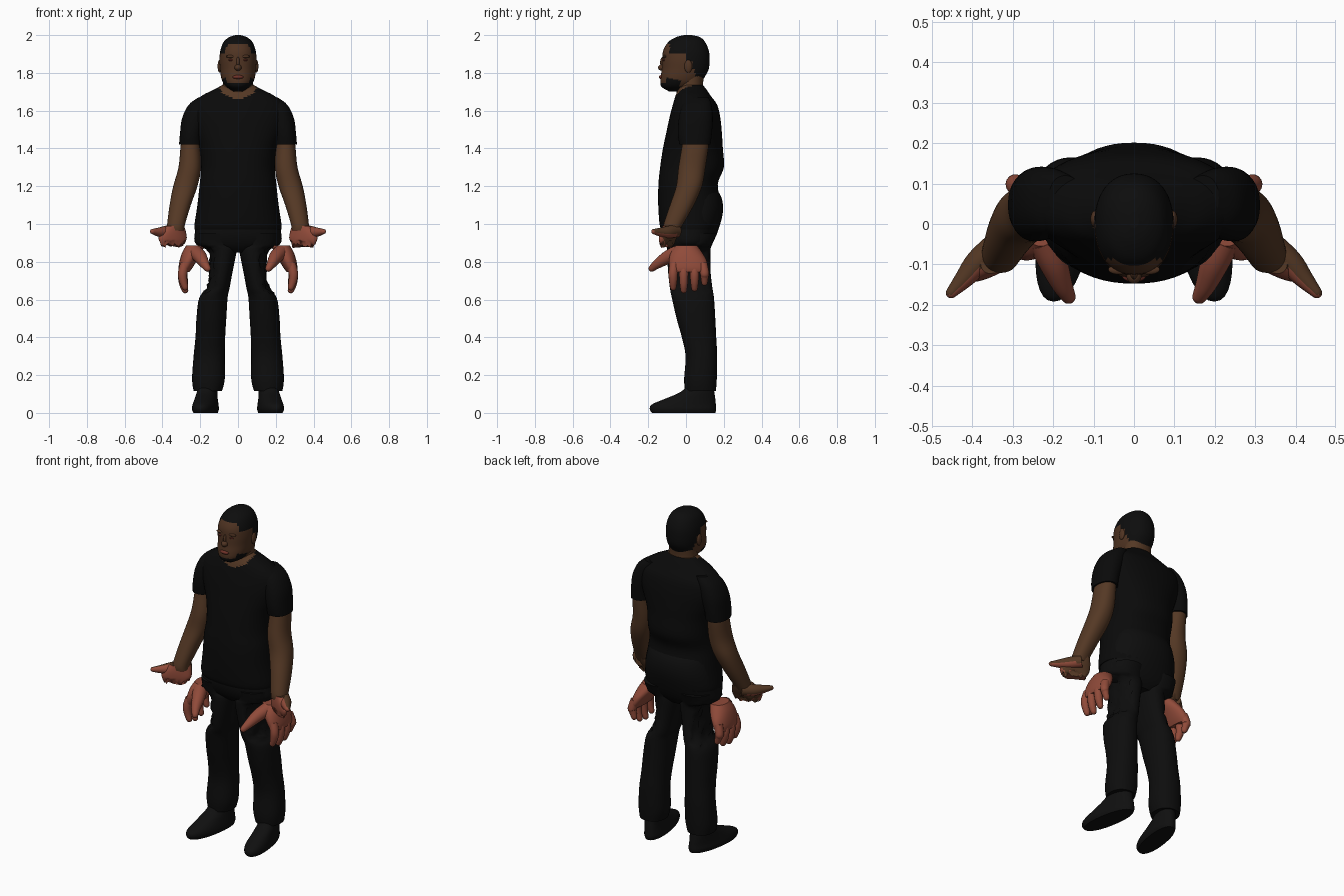
import bpy, bmesh, math, random
from mathutils import Vector

random.seed(4)
cube = bpy.data.objects.get("Cube")
if cube:
    bpy.data.objects.remove(cube, do_unlink=True)


def material(name, r, g, b):
    m = bpy.data.materials.new(name)
    m.use_nodes = True
    m.diffuse_color = (r, g, b, 1)
    bsdf = m.node_tree.nodes["Principled BSDF"]
    bsdf.inputs["Base Color"].default_value = (r, g, b, 1)
    bsdf.inputs["Roughness"].default_value = 0.9
    return m


SHIRT = material("shirt black", .003, .003, .003)
TROUSERS = material("trouser black", .004, .004, .004)
SHOES = material("shoe black", .005, .005, .005)
SKIN = material("brown skin", .09, .04, .018)
FACE = material("face brown", .08, .034, .016)
PALM = material("reddish palm", .28, .07, .042)
HAIR = material("hair black", .004, .004, .004)
EYES = material("eye red brown", .15, .03, .02)


def smooth_rows(rows, steps):
    """Catmull-Rom interpolation through tuples."""
    out = []
    for i in range(len(rows) - 1):
        a, b, c, d = (rows[max(i - 1, 0)], rows[i], rows[i + 1],
                      rows[min(i + 2, len(rows) - 1)])
        for k in range(steps):
            t = k / steps
            out.append([q + .5 * t * (r - p + t * (2 * p - 5 * q + 4 * r - s
                        + t * (3 * (q - r) + s - p)))
                        for p, q, r, s in zip(a, b, c, d)])
    return out + [list(rows[-1])]


def skin_rings(name, rings, mats, rule=None, side=1):
    """Bridge rings of points into a closed smooth mesh."""
    bm = bmesh.new()
    loops = [[bm.verts.new((p[0] * side, p[1], p[2])) for p in ring] for ring in rings]
    n = len(loops[0])
    for a, b in zip(loops, loops[1:]):
        for i in range(n):
            j = (i + 1) % n
            bm.faces.new((a[i], a[j], b[j], b[i])).smooth = True
    bm.faces.new(loops[0])
    bm.faces.new(loops[-1])
    bmesh.ops.recalc_face_normals(bm, faces=bm.faces)
    if rule:
        for f in bm.faces:
            f.material_index = rule(f.calc_center_median(), f.normal)
    mesh = bpy.data.meshes.new(name)
    bm.to_mesh(mesh)
    bm.free()
    for m in mats:
        mesh.materials.append(m)
    obj = bpy.data.objects.new(name, mesh)
    bpy.context.collection.objects.link(obj)
    return obj


def loft(name, rows, mats, rule=None, side=1, n=32, steps=4, power=2.2, warp=None):
    """Stack level rounded sections given as (z, x0, x1, y0, y1)."""
    rings = []
    for z, x0, x1, y0, y1 in smooth_rows(rows, steps):
        ring = []
        for i in range(n):
            a = 2 * math.pi * i / n
            c, s = math.cos(a), math.sin(a)
            e = 2 / power
            p = Vector(((x0 + x1) / 2 + (x1 - x0) / 2 * math.copysign(abs(c) ** e, c),
                        (y0 + y1) / 2 + (y1 - y0) / 2 * math.copysign(abs(s) ** e, s), z))
            ring.append(warp(p) if warp else p)
        rings.append(ring)
    return skin_rings(name, rings, mats, rule, side)


def tube(name, rows, mats, rule=None, side=1, n=14):
    """Round tube along (x, y, z, radius) with rounded tip."""
    pts = smooth_rows(rows, 4)
    tip = Vector(pts[-1][:3])
    along = (tip - Vector(pts[-2][:3])).normalized()
    r = pts[-1][3]
    for k in (.5, .85, .98):
        pts.append([*(tip + along * r * k), r * math.sqrt(1 - k * k)])
    rings = []
    for i, p in enumerate(pts):
        d = Vector(pts[min(i + 1, len(pts) - 1)][:3]) - Vector(pts[max(i - 1, 0)][:3])
        u = d.cross(Vector((.3, .2, 1)) if abs(d.z) < abs(d.y) else Vector((0, 1, .1))).normalized()
        v = d.cross(u).normalized()
        rings.append([Vector(p[:3]) + p[3] * (u * math.cos(2 * math.pi * j / n)
                      + v * math.sin(2 * math.pi * j / n)) for j in range(n)])
    return skin_rings(name, rings, mats, rule, side)


def ball(name, loc, size, mat):
    bpy.ops.mesh.primitive_uv_sphere_add(segments=20, ring_count=12, location=loc)
    o = bpy.context.object
    o.name = name
    o.scale = size
    o.data.materials.append(mat)
    bpy.ops.object.shade_smooth()
    return o


def centred(rows):
    return [(z, -w, w, a, b) for z, w, a, b in rows]


# Shirt body with a scooped neckline showing skin
def neckline(c, n):
    return int(c.y < .03 and (c.x / .1) ** 2 + ((c.z - 1.745) / .085) ** 2 < 1)


loft("shirt_body", centred([
    (1.735, .085, -.03, .09), (1.71, .13, -.042, .11), (1.68, .19, -.055, .13),
    (1.63, .25, -.07, .165), (1.56, .255, -.088, .182), (1.48, .23, -.105, .19),
    (1.4, .203, -.122, .195), (1.3, .195, -.137, .2), (1.21, .203, -.146, .168),
    (1.1, .215, -.147, .185), (1.0, .23, -.14, .178), (.97, .23, -.13, .17)]),
    [SHIRT, SKIN], neckline, n=56, steps=5)
loft("trouser_seat", centred([
    (1.2, .19, -.12, .15), (1.14, .2, -.12, .188), (1.06, .215, -.12, .195),
    (.96, .228, -.125, .168), (.89, .22, -.1, .135), (.85, .11, -.06, .1)]), [TROUSERS])


# Head with hair and beard coloured by region
def head_colour(c, n):
    if c.y < -.085:
        line = 1.95
    elif c.y < -.01:
        line = 1.9
    else:
        line = 1.86 - min(max((c.y - .03) * 4, 0), .13)
    if c.z > line:
        return 1
    jaw = -.105 < c.y < -.03 and c.z < 1.775 - (c.y + .105) * .2
    return int(jaw or (c.z < 1.745 and c.y < -.03))


loft("neck", centred([(1.82, .08, -.03, .1), (1.73, .081, -.045, .09), (1.65, .09, -.055, .1)]), [SKIN])
loft("head", centred([
    (2.0, .012, -.01, .03), (1.99, .045, -.05, .072), (1.965, .075, -.092, .1),
    (1.92, .093, -.12, .12), (1.87, .098, -.126, .125), (1.82, .095, -.128, .12),
    (1.78, .09, -.134, .1), (1.75, .08, -.136, .08), (1.725, .06, -.128, .05),
    (1.702, .025, -.09, .02)]), [FACE, HAIR], head_colour, n=48, steps=6)
ball("nose", (0, -.127, 1.828), (.019, .021, .017), FACE)
ball("nose_bridge", (0, -.12, 1.855), (.01, .017, .03), FACE)
ball("lips", (0, -.128, 1.778), (.03, .016, .011), EYES)

for s, label in ((1, "left"), (-1, "right")):
    # Face sides
    ball(label + "_eye", (s * .036, -.115, 1.868), (.014, .009, .006), EYES)
    ball(label + "_brow", (s * .038, -.113, 1.887), (.026, .012, .008), FACE)
    ball(label + "_ear", (s * .097, .012, 1.835), (.011, .021, .034), FACE)

    # Sleeve and arm
    loft(label + "_sleeve", [
        (1.67, .13, .21, .01, .12), (1.63, .14, .262, -.02, .135), (1.56, .16, .296, -.038, .142),
        (1.48, .185, .307, -.043, .137), (1.42, .19, .312, -.035, .13)], [SHIRT], side=s)
    loft(label + "_arm", [
        (1.5, .2, .29, -.01, .12), (1.42, .2, .303, -.02, .12), (1.3, .195, .315, -.04, .103),
        (1.2, .215, .343, -.052, .085), (1.1, .25, .362, -.085, .042),
        (1.0, .28, .375, -.118, -.015), (.965, .285, .378, -.12, -.035)], [SKIN], side=s)

    # Open palm with a torn lower edge, and a thumb reaching outward
    def torn_palm(p):
        p.y -= .45 * (p.x - .34)
        if p.z < .91:
            p.z += random.uniform(-.012, .018)
        return p

    def palm_side(c, n):
        return int(n.y + n.z * .8 < .25)

    loft(label + "_palm", [
        (.99, .285, .38, -.12, -.03), (.955, .275, .41, -.125, -.045),
        (.92, .272, .42, -.125, -.065), (.885, .29, .4, -.12, -.08)],
        [SKIN, PALM], palm_side, s, warp=torn_palm)
    tube(label + "_outer_thumb", [
        (.335, -.05, .965, .035), (.385, -.095, .957, .033), (.42, -.135, .957, .024),
        (.452, -.17, .96, .014)], [SKIN, PALM], palm_side, s)

    # Separate hanging hand
    loft(label + "_lower_hand", [
        (.885, .18, .275, -.055, .06), (.85, .19, .295, -.08, .085), (.81, .215, .308, -.09, .108),
        (.77, .24, .315, -.088, .115), (.745, .258, .312, -.08, .11)], [PALM], side=s)
    for i, (y, tip) in enumerate(((-.068, .665), (-.012, .65), (.045, .66), (.098, .69))):
        tube(f"{label}_finger_{i + 1}", [
            (.28, y * .9, .79, .025), (.293, y, .74, .025), (.29, y, tip + .035, .022),
            (.28, y, tip, .017)], [PALM], side=s)
    tube(label + "_lower_thumb", [
        (.225, -.04, .85, .04), (.2, -.095, .825, .036), (.178, -.15, .79, .026),
        (.162, -.18, .765, .018)], [PALM], side=s)

    # Trouser leg, torn away on the outer thigh
    def torn_thigh(p):
        if .63 < p.z < .9 and p.x > .1:
            p.x += random.uniform(-.008, .012)
        return p

    loft(label + "_trouser_leg", [
        (.95, .005, .222, -.115, .165), (.89, .003, .215, -.1, .138), (.86, .006, .155, -.1, .13),
        (.75, .028, .145, -.095, .13), (.66, .045, .162, -.085, .14), (.61, .055, .205, -.075, .148),
        (.5, .062, .22, -.05, .155), (.4, .068, .225, -.022, .16), (.3, .07, .235, -.002, .165),
        (.18, .07, .243, -.01, .163), (.115, .085, .235, -.005, .158)],
        [TROUSERS], side=s, warp=torn_thigh)

    # Shoe, toes turned slightly outward
    def toe_out(p):
        p.x -= .15 * p.y
        return p

    loft(label + "_shoe", [
        (0, .112, .228, -.18, .155), (.02, .105, .235, -.192, .16), (.045, .108, .232, -.18, .158),
        (.075, .115, .228, -.11, .155), (.11, .12, .225, -.03, .15), (.15, .12, .22, .01, .145)],
        [SHOES], side=s, warp=toe_out)
